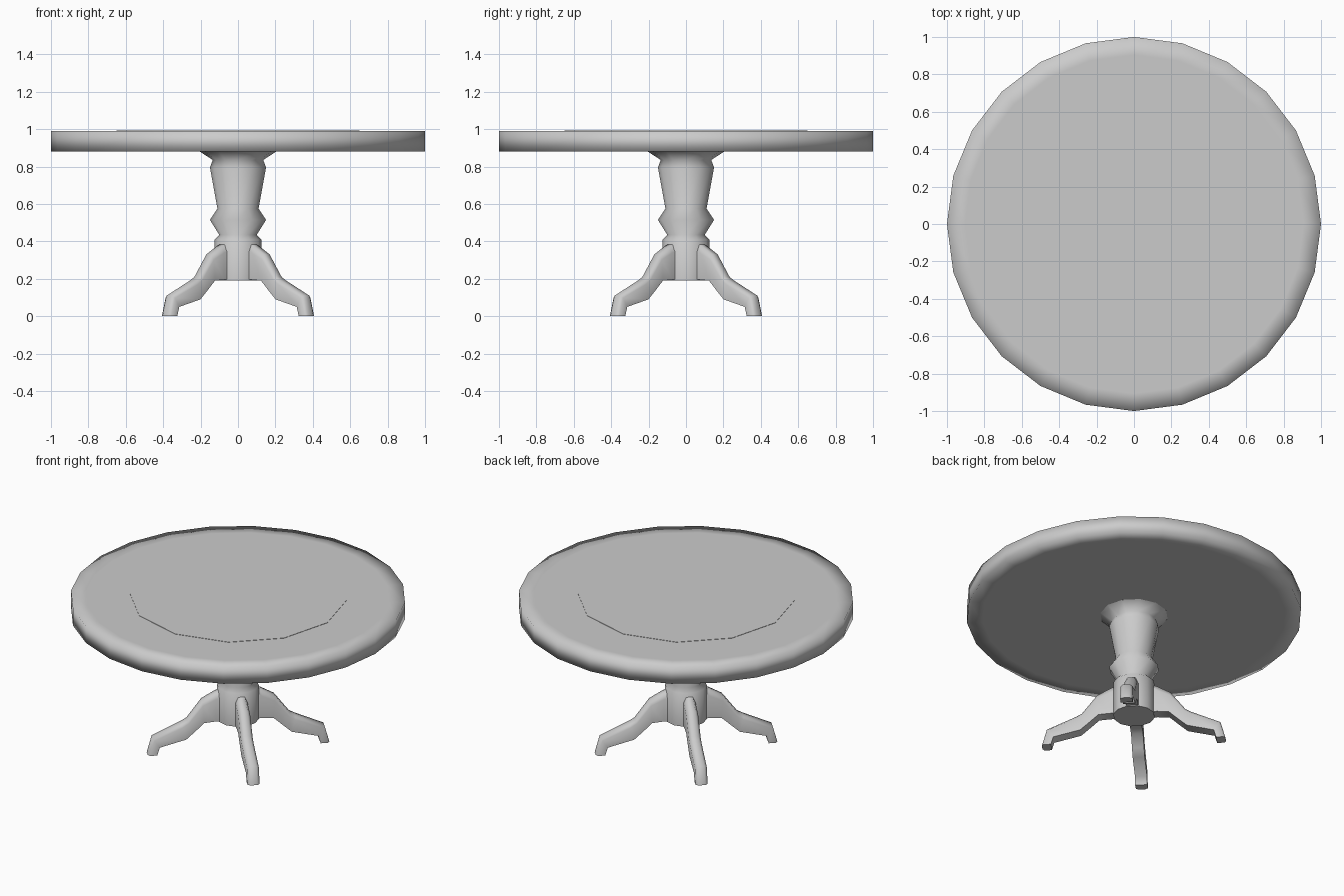
import bpy, math
from math import pi, cos, sin

if "Cube" in bpy.data.objects:
    bpy.data.objects.remove(bpy.data.objects["Cube"])


def make_object(name, verts, faces, angle):
    mesh = bpy.data.meshes.new(name)
    mesh.from_pydata(verts, [], faces)
    mesh.update()
    mesh.shade_smooth()
    mesh.set_sharp_from_angle(angle=math.radians(angle))
    obj = bpy.data.objects.new(name, mesh)
    bpy.context.collection.objects.link(obj)
    return obj


def circle(r, z, n):
    return [(r * cos(2 * pi * i / n), r * sin(2 * pi * i / n), z) for i in range(n)]


def lathe(name, profile, n):
    """Revolve (radius, z) points from bottom to top; caps have their own
    vertices so their borders stay crisp while the sides shade smoothly."""
    verts, faces = [], []
    for r, z in profile:
        verts += circle(r, z, n)
    for k in range(len(profile) - 1):
        a, b = k * n, (k + 1) * n
        for i in range(n):
            j = (i + 1) % n
            faces.append((a + i, a + j, b + j, b + i))
    base = len(verts)
    verts += circle(*profile[0], n) + circle(*profile[-1], n)
    faces.append(tuple(reversed(range(base, base + n))))
    faces.append(tuple(range(base + n, base + 2 * n)))
    return make_object(name, verts, faces, 180)


# Round top with a softly shaded rim
lathe("tabletop", [(0.905, 0.88), (1, 0.88), (1, 0.99), (0.905, 0.99)], 24)

# Thin twelve-sided inlay in the middle of the top
lathe("tabletop_inlay", [(0.65, 0.988), (0.65, 0.992)], 12)

# Turned pedestal
lathe("pedestal", [(0.125, 0.19), (0.125, 0.41), (0.10, 0.435), (0.15, 0.515),
                   (0.11, 0.575), (0.15, 0.795), (0.135, 0.835), (0.205, 0.881)], 12)

# Curved legs on the diagonals: (upper r, z, lower r, z) from foot to hub
stations = [(0.55, 0.0, 0.495, 0.0), (0.52, 0.11, 0.48, 0.05),
            (0.345, 0.19, 0.32, 0.09), (0.31, 0.21, 0.275, 0.13),
            (0.22, 0.33, 0.21, 0.19), (0.14, 0.375, 0.14, 0.195),
            (0.08, 0.40, 0.08, 0.195)]
# Cross-section: (sideways, height fraction), chamfered along the top
section = [(-1, 0), (-1, 0.8), (-0.55, 1), (0.55, 1), (1, 0.8), (1, 0)]
half_width = 0.036


def make_leg(name, turn):
    c, s, m = cos(turn), sin(turn), len(section)
    verts, faces = [], []
    for ur, uz, lr, lz in stations:
        for side, t in section:
            r, z, w = lr + (ur - lr) * t, lz + (uz - lz) * t, side * half_width
            verts.append((r * c - w * s, r * s + w * c, z))
    for k in range(len(stations) - 1):
        for i in range(m):
            j = (i + 1) % m
            a, b = k * m, (k + 1) * m
            faces.append((a + i, b + i, b + j, a + j))
    last = (len(stations) - 1) * m
    faces.append(tuple(range(m)))
    faces.append(tuple(reversed(range(last, last + m))))
    return make_object(name, verts, faces, 65)


for i, where in enumerate(("back_right", "back_left", "front_left", "front_right")):
    make_leg(where + "_leg", pi / 4 + i * pi / 2)
